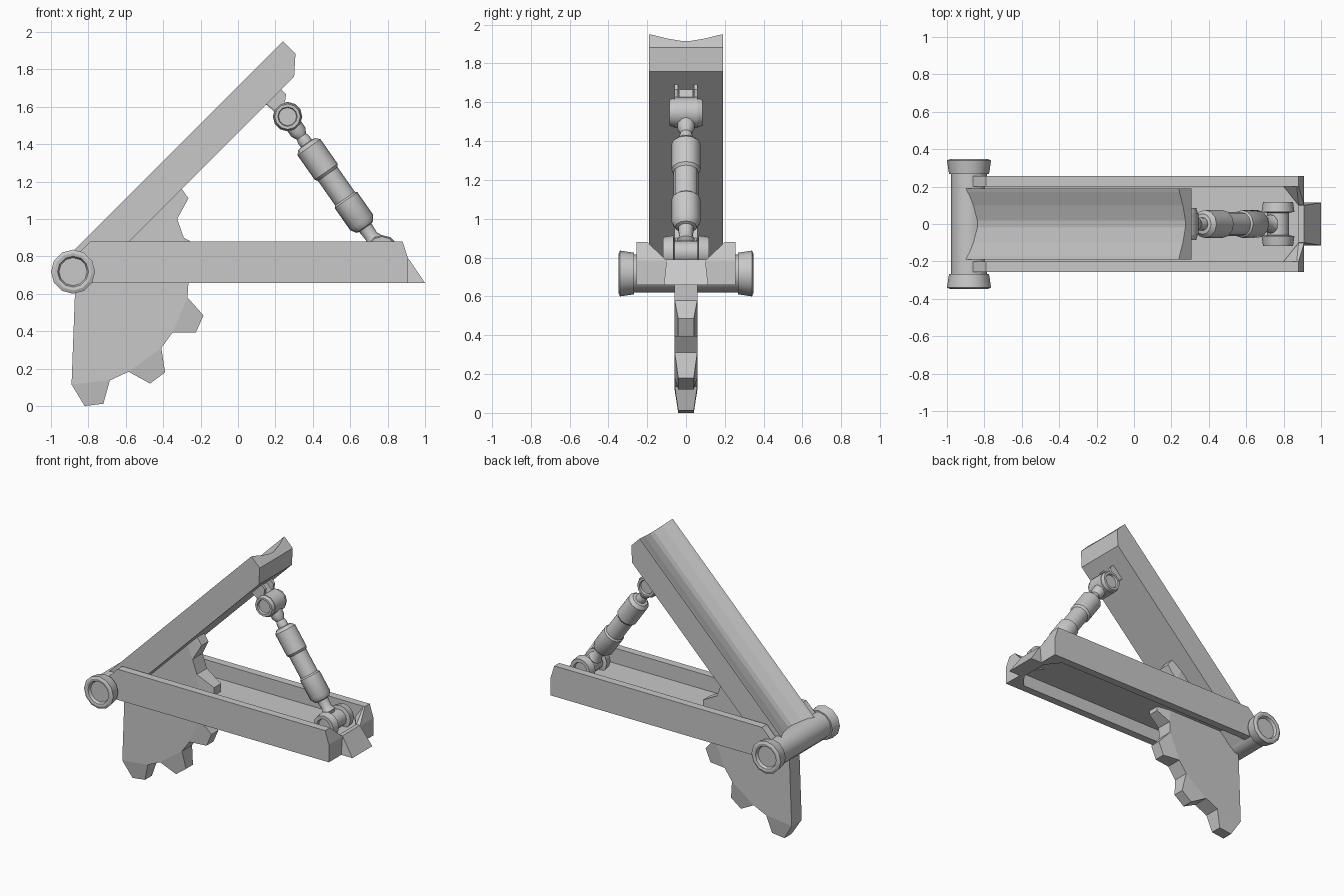
import bpy, bmesh, math
from mathutils import Vector

if "Cube" in bpy.data.objects:
    bpy.data.objects.remove(bpy.data.objects["Cube"], do_unlink=True)

GREY = (0.58, 0.58, 0.58, 1)
metal = bpy.data.materials.new("grey metal")
metal.use_nodes = True
metal.diffuse_color = GREY
metal.node_tree.nodes["Principled BSDF"].inputs["Base Color"].default_value = GREY


def finish(name, bm, smooth=False):
    bmesh.ops.remove_doubles(bm, verts=bm.verts, dist=0.0001)
    bmesh.ops.recalc_face_normals(bm, faces=bm.faces)
    mesh = bpy.data.meshes.new(name)
    bm.to_mesh(mesh)
    bm.free()
    mesh.materials.append(metal)
    if smooth:
        for p in mesh.polygons:
            p.use_smooth = True
        mesh.set_sharp_from_angle(angle=math.radians(35))
    obj = bpy.data.objects.new(name, mesh)
    bpy.context.collection.objects.link(obj)


def loft(bm, ring_a, ring_b, caps=True):
    """Bridge two equal loops of points and close the ends."""
    a = [bm.verts.new(p) for p in ring_a]
    b = [bm.verts.new(p) for p in ring_b]
    for i in range(len(a)):
        j = (i + 1) % len(a)
        bm.faces.new((a[i], a[j], b[j], b[i]))
    if caps:
        bm.faces.new(a)
        bm.faces.new(b)
    return a, b


def prism(name, outline, y0, y1):
    bm = bmesh.new()
    loft(bm, [(x, y0, z) for x, z in outline], [(x, y1, z) for x, z in outline])
    finish(name, bm)


def hull(name, points):
    bm = bmesh.new()
    for p in points:
        bm.verts.new(p)
    bmesh.ops.convex_hull(bm, input=bm.verts)
    bmesh.ops.dissolve_limit(bm, angle_limit=0.01, verts=bm.verts, edges=bm.edges)
    finish(name, bm)


def lathe(name, profile, origin, axis, sides=12):
    """Turn (radius, distance) points about an axis."""
    rot = Vector((0, 0, 1)).rotation_difference(Vector(axis))
    bm = bmesh.new()
    rings = []
    for r, d in profile:
        ring = []
        for i in range(sides):
            t = 2 * math.pi * i / sides
            ring.append(Vector(origin) + rot @ Vector((r * math.cos(t), r * math.sin(t), d)))
        rings.append(ring)
    for a, b in zip(rings, rings[1:]):
        loft(bm, a, b, caps=False)
    bmesh.ops.dissolve_degenerate(bm, dist=0.0001, edges=bm.edges)
    finish(name, bm, smooth=True)


def pin(name, half, x, z):
    """Symmetric turned part lying across the model."""
    profile = [(r, -d) for r, d in half] + [(r, d) for r, d in reversed(half)]
    lathe(name, profile, (x, 0, z), (0, 1, 0))


# Pivot axle with end caps that widen outwards, recessed at the ends
pin("pivot_axle", [(0, .325), (.075, .325), (.083, .345), (.1, .348),
                   (.118, .34), (.107, .268), (.097, .268)], -.882, .718)

# Lower channel: two rails, thin raised floor, corner gussets and nose
rail = [(-.79, .88), (.88, .88), (.91, .785), (.91, .658), (-.83, .658), (-.87, .8)]
for side, s in (("left", 1), ("right", -1)):
    prism(side + "_rail", rail, s * .2, s * .256)
    hull(side + "_gusset", [(x, s * y, z) for x, y in ((.8, .2), (.91, .2), (.91, .1), (.88, .1))
                            for z in (.658, .785)] + [(.87, s * .2, .88), (.88, s * .2, .88)])
prism("channel_floor", [(-.8, .75), (.91, .75), (.91, .77), (-.8, .77)], -.2, .2)
hull("nose", [(x, s * y, z) for s in (1, -1) for x, y, z in
              ((.88, .1, .79), (.91, .1, .79), (1, .114, .658), (.88, .114, .658))])

# Raised arm: grooved top, end cut square then upright
along, up = Vector((1, 0, 1)).normalized(), Vector((-1, 0, 1)).normalized()
top_corner = Vector((.24, 0, 1.95))
half = [(.19, -.177), (.19, -.095), (.19, 0), (.17, -.005), (.1, -.03), (.02, -.049)]
section = half + [(-y, d) for y, d in reversed(half)]


def arm_point(y, d, s):
    return top_corner + along * s + up * d + Vector((0, y, 0))


bm = bmesh.new()
low, high = loft(bm, [arm_point(y, d, -1.65) for y, d in section],
                 [arm_point(y, d, -.092 if d < -.1 else 0) for y, d in section], caps=False)
bm.faces.new(low)
bm.faces.new(high[1:-1])
bm.faces.new((high[0], high[1], high[-2], high[-1]))
finish("raised_arm", bm)

# Toothed sector: flat plate plus tapered teeth
teeth = [((-.89, .115), (-.82, .0), (-.72, .012), (-.685, .137)),
         ((-.585, .183), (-.47, .12), (-.39, .18), (-.41, .31)),
         ((-.35, .393), (-.225, .393), (-.185, .485), (-.27, .58)),
         ((-.265, .66), (-.17, .72), (-.165, .83), (-.29, .9)),
         ((-.325, 1), (-.265, 1.11), (-.3, 1.16), (-.4, 1.17))]
plate = [p for tooth in teeth for p in (tooth[0], tooth[3])]
prism("sector_plate", plate + [(-.8, .76), (-.87, .65)], -.058, .058)
for n, (a, b, c, d) in enumerate(teeth):
    hull(f"sector_tooth_{n + 1}", [(p[0], s * w, p[1]) for s in (1, -1)
                                   for p, w in ((a, .058), (b, .04), (c, .04), (d, .058))])

# Strut end joints
top_joint, foot_joint = Vector((.265, 0, 1.547)), Vector((.77, 0, .826))
pin("strut_top_joint", [(0, .07), (.048, .07), (.052, .085), (.068, .085),
                        (.075, .06), (.079, .06)], top_joint.x, top_joint.z)
pin("strut_foot_joint", [(0, .1), (.05, .1), (.055, .118), (.08, .118),
                         (.088, .065), (.06, .06)], foot_joint.x, foot_joint.z)

# Bracket under the arm
prism("bracket_block", [(.14, 1.62), (.2, 1.67), (.27, 1.6), (.22, 1.55)], -.035, .035)
for side, s in (("left", 1), ("right", -1)):
    prism(side + "_bracket_lug", [(.15, 1.615), (.23, 1.695), (.257, 1.665),
                                  (.25, 1.62), (.21, 1.57)], s * .04, s * .06)

# Strut body with two collars
span = foot_joint - top_joint
lathe("strut", [(0, .03), (.045, .05), (.045, .1), (.03, .13), (.036, .15), (.036, .175),
                (.055, .178), (.075, .2), (.075, .36), (.064, .375), (.064, .535), (.074, .545),
                (.074, .69), (.055, .72), (.04, .725), (.036, .78), (.05, .81), (0, .86)],
      top_joint, span.normalized())
